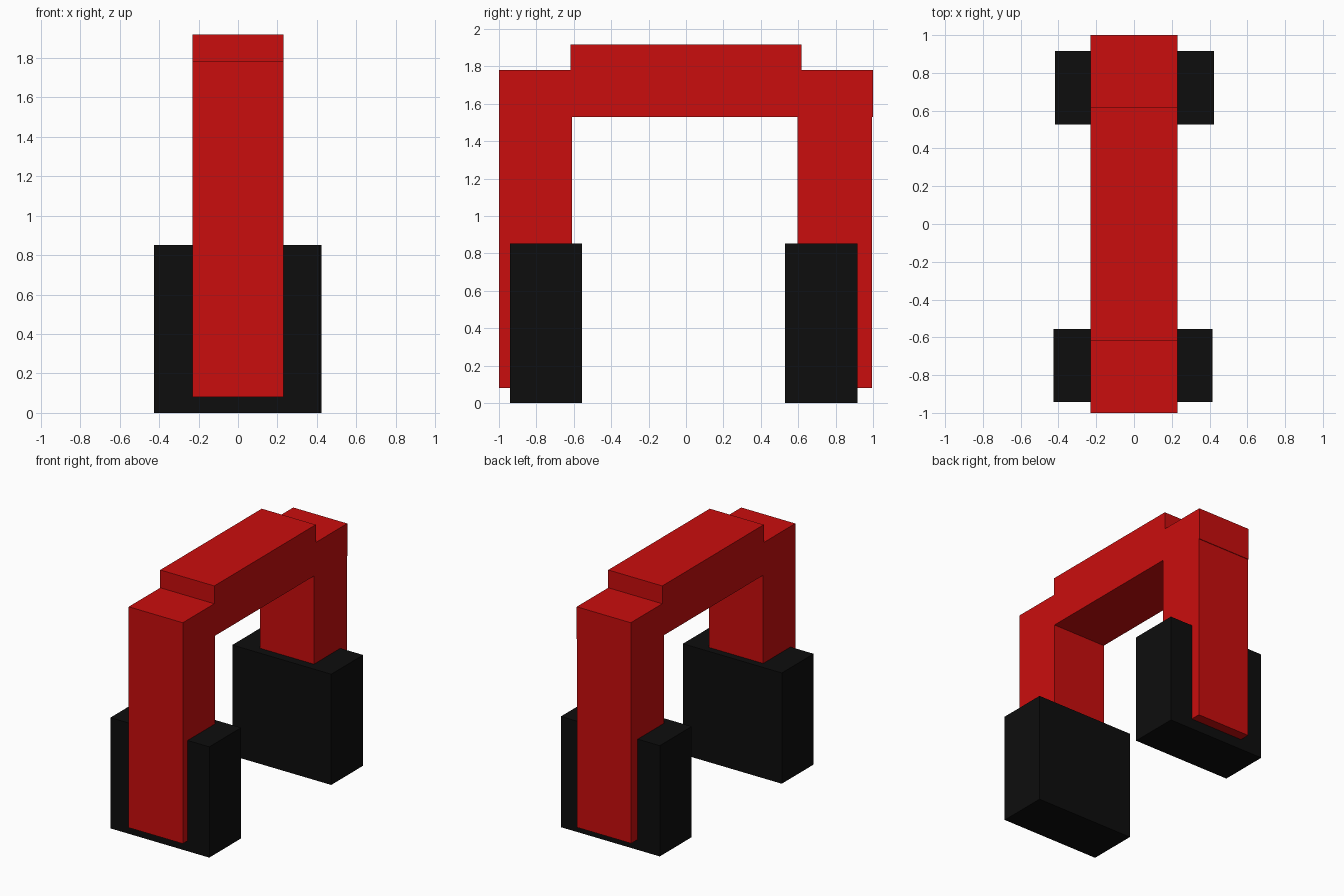
import bpy, bmesh

if "Cube" in bpy.data.objects:
    bpy.data.objects.remove(bpy.data.objects["Cube"])


def material(name, rgb):
    m = bpy.data.materials.new(name)
    m.diffuse_color = (*rgb, 1.0)
    m.use_nodes = True
    m.node_tree.nodes["Principled BSDF"].inputs["Base Color"].default_value = m.diffuse_color
    return m


red = material("red", (0.59, 0.004, 0.004))
black = material("black", (0.004, 0.004, 0.004))


def extrude_profile(name, profile, x0, x1, mat):
    """Extrude a closed (y, z) outline from x0 to x1."""
    bm = bmesh.new()
    face = bm.faces.new([bm.verts.new((x0, y, z)) for y, z in profile])
    ext = bmesh.ops.extrude_face_region(bm, geom=[face])
    verts = [g for g in ext["geom"] if isinstance(g, bmesh.types.BMVert)]
    bmesh.ops.translate(bm, verts=verts, vec=(x1 - x0, 0, 0))
    bmesh.ops.recalc_face_normals(bm, faces=bm.faces)
    mesh = bpy.data.meshes.new(name)
    bm.to_mesh(mesh)
    bm.free()
    mesh.materials.append(mat)
    ob = bpy.data.objects.new(name, mesh)
    bpy.context.collection.objects.link(ob)
    return ob


def box(name, x, y, z, mat):
    outline = [(y[0], z[0]), (y[1], z[0]), (y[1], z[1]), (y[0], z[1])]
    return extrude_profile(name, outline, x[0], x[1], mat)


# Arch: two legs, a raised crossbeam and a slight lip at the back shoulder
arch = [(-1.0, 0.08), (-0.61, 0.08), (-0.61, 1.53), (0.595, 1.53),
        (0.595, 0.08), (0.995, 0.08), (0.995, 1.53), (1.0, 1.53),
        (1.0, 1.78), (0.617, 1.78), (0.617, 1.917), (-0.617, 1.917),
        (-0.617, 1.78), (-1.0, 1.78)]
extrude_profile("arch_frame", arch, -0.23, 0.23, red)

# Feet: blocks wrapping the lower legs
box("front_foot", (-0.427, 0.415), (-0.942, -0.555), (0, 0.852), black)
box("back_foot", (-0.418, 0.424), (0.528, 0.916), (0, 0.852), black)
